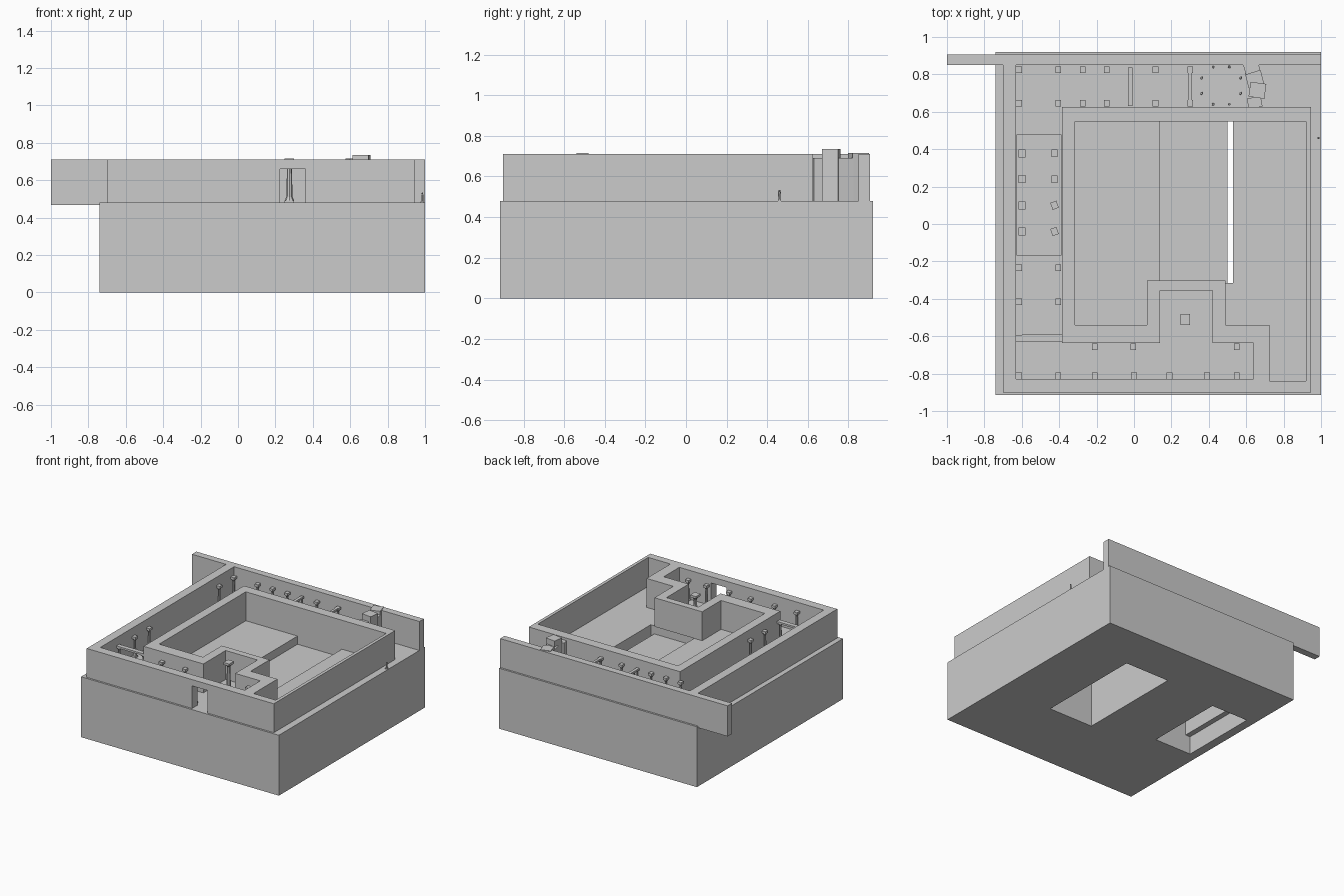
import bpy, bmesh, math
from mathutils import Matrix, Vector

if "Cube" in bpy.data.objects:
    bpy.data.objects.remove(bpy.data.objects["Cube"])

FLOOR, TOP = 0.48, 0.71


def finish(name, bm):
    bmesh.ops.recalc_face_normals(bm, faces=bm.faces[:])
    me = bpy.data.meshes.new(name)
    bm.to_mesh(me)
    bm.free()
    ob = bpy.data.objects.new(name, me)
    bpy.context.collection.objects.link(ob)
    return ob


def add_box(bm, lo, hi, turn=0):
    lo, hi = Vector(lo), Vector(hi)
    m = Matrix.Translation((lo + hi) / 2) @ Matrix.Rotation(math.radians(turn), 4, 'Z')
    bmesh.ops.create_cube(bm, size=1, matrix=m @ Matrix.Diagonal((*(hi - lo), 1)))


def box(name, lo, hi, turn=0):
    bm = bmesh.new()
    add_box(bm, lo, hi, turn)
    return finish(name, bm)


def add_cone(bm, x, y, z0, z1, r0, r1, sides=8):
    bmesh.ops.create_cone(bm, cap_ends=True, segments=sides, radius1=r0, radius2=r1,
                          depth=z1 - z0, matrix=Matrix.Translation((x, y, (z0 + z1) / 2)))


def cut(ob, lo, hi):
    c = box("cutter", lo, hi)
    mod = ob.modifiers.new("cut", 'BOOLEAN')
    mod.operation, mod.solver, mod.object = 'DIFFERENCE', 'EXACT', c
    bpy.context.view_layer.objects.active = ob
    bpy.ops.object.modifier_apply(modifier=mod.name)
    bpy.data.objects.remove(c)


def prism(name, loops, z0, z1):
    bm = bmesh.new()
    for loop in loops:
        vs = [bm.verts.new((x, y, z0)) for x, y in loop]
        for a, b in zip(vs, vs[1:] + vs[:1]):
            bm.edges.new((a, b))
    bmesh.ops.triangle_fill(bm, use_beauty=True, edges=bm.edges[:])
    ext = bmesh.ops.extrude_face_region(bm, geom=bm.faces[:])
    for v in [g for g in ext['geom'] if isinstance(g, bmesh.types.BMVert)]:
        v.co.z = z1
    return finish(name, bm)


def column(name, x, y, z=FLOOR, h=0.165, s=1.0, turn=0):
    # plinth, flared foot, tapered shaft, capital and square block
    bm = bmesh.new()
    w = 0.015 * s
    add_box(bm, (x - w, y - w, z), (x + w, y + w, z + 0.012), turn)
    add_cone(bm, x, y, z + 0.012, z + 0.03, w, w * .65)
    add_cone(bm, x, y, z + 0.03, z + h - 0.035, w * .65, w * .5)
    add_cone(bm, x, y, z + h - 0.035, z + h - 0.018, w * .5, w)
    add_box(bm, (x - w, y - w * 1.15, z + h - 0.018), (x + w, y + w * 1.15, z + h), turn)
    return finish(name, bm)


# Base block with the courtyard shaft and the side chamber
base = box("base_block", (-0.74, -0.915, 0), (1.0, 0.92, FLOOR))
cut(base, (0.14, -0.315, -0.1), (0.53, 0.548, 0.6))
cut(base, (-0.67, -0.165, -0.1), (-0.345, 0.475, 0.144))
cut(base, (-0.628, -0.165, 0.1), (-0.387, 0.475, 0.6))
box("courtyard_sunken_floor", (0.14, -0.315, 0.385), (0.5, 0.548, 0.415))
box("side_chamber_floor", (-0.628, -0.165, 0.275), (-0.387, 0.475, 0.30))

# Winding wall enclosing the corridor and the courtyard
outline = [(-.70, .85), (-.70, -.90), (.945, -.90), (.945, .625), (-.385, .625),
           (-.385, -.635), (.14, -.635), (.14, -.355), (.42, -.355), (.42, -.635),
           (.64, -.635), (.64, -.83), (-.63, -.83), (-.63, .85)]
courtyard = [(-.315, .548), (.92, .548), (.92, -.84), (.725, -.84), (.725, -.54),
             (.49, -.54), (.49, -.303), (.07, -.303), (.07, -.54), (-.315, -.54)]
walls = prism("enclosure_walls", [outline, courtyard], FLOOR, TOP)
cut(walls, (0.225, -1.0, 0.40), (0.36, -0.80, 0.66))

# Long back wall running past the base
box("back_wall", (-1.0, 0.85, 0.467), (1.0, 0.905, TOP))

# Corridor columns
spots = [(x, y) for x in (-.615, -.405, -.275, -.145, .115, .30) for y in (.645, .825)]
spots += [(x, y) for x in (-.615, -.405) for y in (-.235, -.415, -.61)]
spots += [(x, -.812) for x in (-.615, -.405, -.21, 0, .19, .39, .55)]
spots += [(x, -.657) for x in (-.21, -.005, .55)]
for x, y in spots:
    column("corridor_column", x, y)
for y in (.378, .24, .10, -.04):
    column("chamber_column", -.6, y, z=0.30, s=1.25)
    column("chamber_column", -.425, y, z=0.30, s=1.15, turn=20 if y < .2 else 0)

# Tall column behind the doorway
column("entrance_column", .275, -.51, h=0.235, s=1.7)

# Gate beams across the corridor
box("gate_beam_side", (-.60, -.628, .63), (-.385, -.592, .645))
box("gate_beam_back", (.29, .66, .63), (.31, .81, .645))

# Screen with bars across the back corridor
bm = bmesh.new()
add_box(bm, (-.032, .632, .63), (-.008, .838, .645))
for i in range(6):
    add_cone(bm, -.02, .64 + i * .038, FLOOR, .63, .008, .006, 6)
finish("corridor_screen", bm)

# Ring of thin posts
for i in range(8):
    a = math.radians(22.5 + 45 * i)
    bm = bmesh.new()
    add_cone(bm, .466 + .113 * math.cos(a), .74 + .108 * math.sin(a), FLOOR, .58, .008, .006, 6)
    finish("ring_post", bm)

# Stacked stone blocks closing the corridor
for x, y, sx, sy, z, turn in ((.66, .715, .085, .08, .735, -8), (.625, .85, .08, .085, .715, 17),
                              (.645, .775, .085, .08, .69, 14), (.645, .65, .075, .055, .69, 10)):
    box("stone_block", (x - sx / 2, y - sy / 2, FLOOR), (x + sx / 2, y + sy / 2, z), turn)

# Small statue on the right ledge
bm = bmesh.new()
add_box(bm, (.977, .453, FLOOR), (.995, .468, .487))
add_cone(bm, .986, .46, .487, .525, .005, .007, 6)
bmesh.ops.create_icosphere(bm, subdivisions=1, radius=.005, matrix=Matrix.Translation((.986, .46, .53)))
finish("small_statue", bm)
